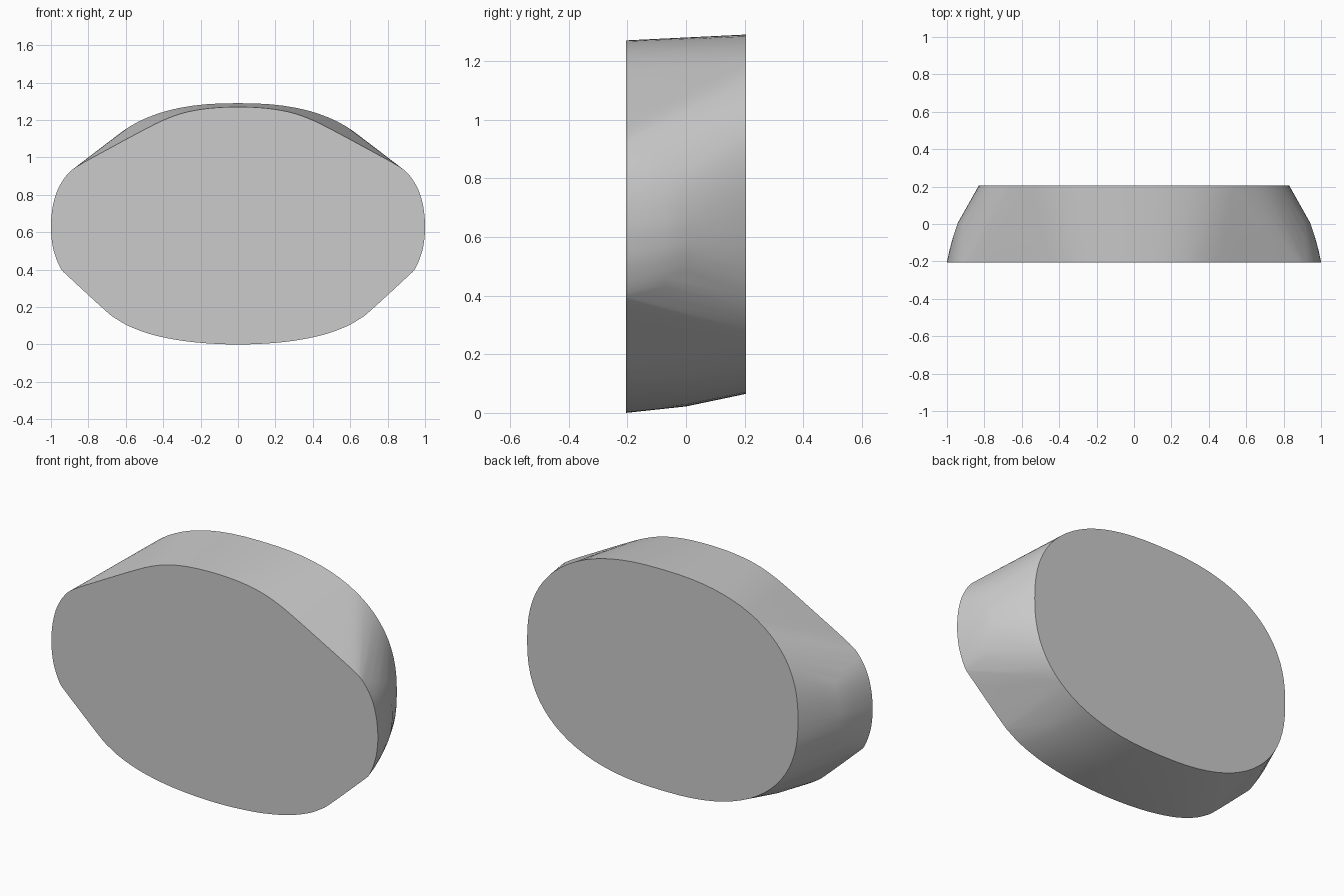
import bpy
import bmesh
import math
from mathutils import Vector

cube = bpy.data.objects.get("Cube")
if cube:
    bpy.data.objects.remove(cube, do_unlink=True)

DEPTH = 0.205


def smooth_path(pts, steps=4):
    """Catmull-Rom curve through a half outline that is mirrored about x = 0."""
    p = [Vector(v) for v in pts]
    mirror = lambda v: Vector((-v.x, v.y))
    p = [mirror(p[1])] + p + [mirror(p[-2])]
    out = []
    for a, b, c, d in zip(p, p[1:], p[2:], p[3:]):
        for i in range(steps):
            t = i / steps
            out.append(0.5 * (2 * b + (c - a) * t + (2 * a - 5 * b + 4 * c - d) * t ** 2
                              + (3 * b - a - 3 * c + d) * t ** 3))
    return out + [p[-2]]


def superellipse(rx, rz, zc, n=2.4, count=40):
    """Right half of a rounded oval, from top to bottom."""
    out = []
    for i in range(count + 1):
        a = math.pi * i / count
        s, c = max(math.sin(a), 0), math.cos(a)
        out.append(Vector((rx * s ** (2 / n), zc + rz * math.copysign(abs(c) ** (2 / n), c))))
    return out


# Front outline, top to bottom
front = smooth_path([
    (0, 1.27), (0.15, 1.263), (0.28, 1.241), (0.39, 1.203), (0.5, 1.149),
    (0.68, 1.052), (0.86, 0.952), (0.92, 0.9), (0.965, 0.825), (0.99, 0.74),
    (1, 0.65), (0.998, 0.58), (0.985, 0.5), (0.95, 0.41), (0.9, 0.357),
    (0.71, 0.182), (0.65, 0.136), (0.57, 0.092), (0.45, 0.05), (0.3, 0.02),
    (0.15, 0.005), (0, 0)])
sections = [(-DEPTH, front)]

# Rounded side bulges that shrink towards the back
pivot = Vector((0.6, 0.66))
for y, scale, lift in ((-0.14, 0.965, 0.005), (-0.07, 0.918, 0.012), (0.005, 0.855, 0.02)):
    bulge = [pivot + (p - pivot) * scale + Vector((0, lift))
             for p in front if p.x > 0.85 and 0.38 < p.y < 0.95]
    sections.append((y, bulge))

# Bowed underside and the oval back
sections.append((0.0, [p for p in superellipse(0.88, 0.638, 0.66) if p.x < 0.6 and p.y < 0.4]))
sections.append((DEPTH, superellipse(0.83, 0.6125, 0.6775)))

# Wrap a tight skin around all sections
bm = bmesh.new()
for y, pts in sections:
    for p in pts:
        bm.verts.new((p.x, y, p.y))
        if p.x > 0.001:
            bm.verts.new((-p.x, y, p.y))
hull = bmesh.ops.convex_hull(bm, input=bm.verts)
inner = {g for g in hull["geom_interior"] + hull["geom_unused"] if isinstance(g, bmesh.types.BMVert)}
bmesh.ops.delete(bm, geom=list(inner), context="VERTS")
bmesh.ops.remove_doubles(bm, verts=bm.verts, dist=0.0005)

# Merge the flat front and back into single faces
bm.normal_update()
caps = [e for e in bm.edges if len(e.link_faces) == 2
        and all(abs(f.normal.y) > 0.999 for f in e.link_faces)]
bmesh.ops.dissolve_edges(bm, edges=caps, use_verts=False)
bmesh.ops.recalc_face_normals(bm, faces=bm.faces)

mesh = bpy.data.meshes.new("rounded_body")
bm.to_mesh(mesh)
bm.free()
body = bpy.data.objects.new("rounded_body", mesh)
bpy.context.collection.objects.link(body)

# Plain grey material
grey = bpy.data.materials.new("light_grey")
grey.use_nodes = True
color = (0.6, 0.6, 0.6, 1)
grey.diffuse_color = color
grey.node_tree.nodes["Principled BSDF"].inputs["Base Color"].default_value = color
mesh.materials.append(grey)

bpy.context.view_layer.objects.active = body
body.select_set(True)
bpy.ops.object.shade_smooth_by_angle(angle=math.radians(30))
